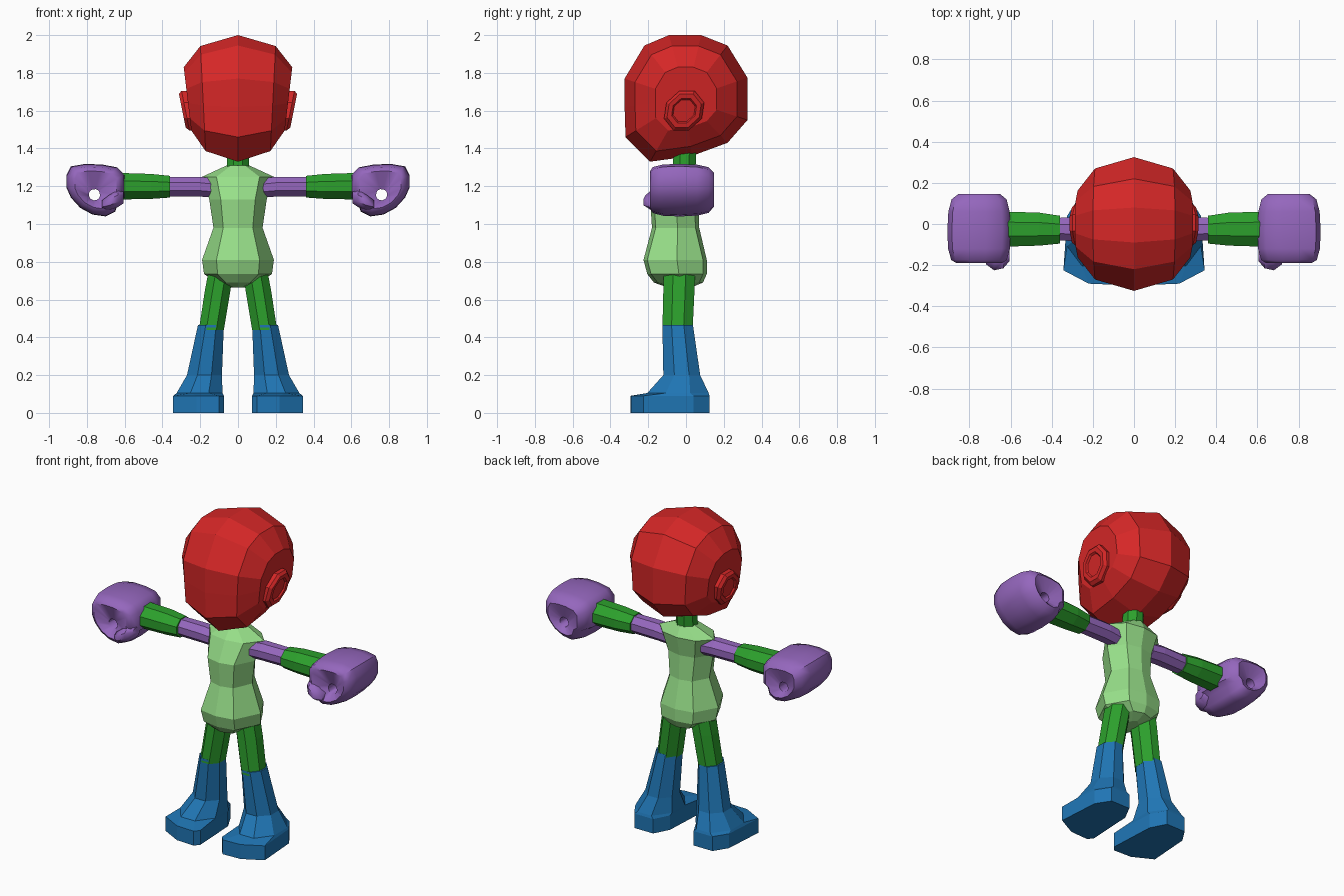
import bpy, bmesh, math
from mathutils import Vector

if "Cube" in bpy.data.objects:
    bpy.data.objects.remove(bpy.data.objects["Cube"])


def material(name, rgb):
    m = bpy.data.materials.new(name)
    m.diffuse_color = (*rgb, 1)
    m.use_nodes = True
    m.node_tree.nodes["Principled BSDF"].inputs["Base Color"].default_value = m.diffuse_color
    return m


RED = material("red", (0.67, 0.02, 0.02))
PURPLE = material("purple", (0.30, 0.135, 0.51))
GREEN = material("green", (0.025, 0.35, 0.025))
PALE = material("pale_green", (0.31, 0.74, 0.25))
BLUE = material("blue", (0.014, 0.18, 0.46))


def loft(name, rings, mat, start=True, end=True, cyclic=False, mirror=True, smooth=False):
    """Skin a list of equal-length rings, optionally capped, looped and mirrored."""
    bm = bmesh.new()
    vs = [[bm.verts.new(p) for p in r] for r in rings]
    n = len(vs[0])
    pairs = list(zip(vs, vs[1:])) + ([(vs[-1], vs[0])] if cyclic else [])
    for a, b in pairs:
        for i in range(n):
            j = (i + 1) % n
            bm.faces.new((a[i], a[j], b[j], b[i]))
    if not cyclic:
        if start:
            bm.faces.new(vs[0][::-1])
        if end:
            bm.faces.new(vs[-1])
    bmesh.ops.recalc_face_normals(bm, faces=bm.faces)
    me = bpy.data.meshes.new(name)
    bm.to_mesh(me)
    bm.free()
    me.materials.append(mat)
    if smooth:
        me.shade_smooth()
        me.set_sharp_from_angle(angle=math.radians(50))
    ob = bpy.data.objects.new(name, me)
    bpy.context.collection.objects.link(ob)
    if mirror:
        md = ob.modifiers.new("mirror", 'MIRROR')
        md.use_axis[0] = True
    return ob


def octagon(a0, a1, b0, b1, c=0.3):
    """Chamfered rectangle, eight 2D points, starting on the b0 side."""
    da, db = (a1 - a0) * c, (b1 - b0) * c
    return [(a0 + da, b0), (a1 - da, b0), (a1, b0 + db), (a1, b1 - db),
            (a1 - da, b1), (a0 + da, b1), (a0, b1 - db), (a0, b0 + db)]


def across(x, *box):
    return [(x, y, z) for y, z in octagon(*box)]


def level(z, *box):
    return [(x, y, z) for x, y in octagon(*box)]


# Head: faceted rings shrinking from the centre line out to the sides
profile = [(-0.09, 2.0), (0.08, 2.0), (0.22, 1.945), (0.325, 1.775), (0.325, 1.55),
           (0.22, 1.43), (0.03, 1.36), (-0.19, 1.33), (-0.32, 1.46),
           (-0.325, 1.62), (-0.325, 1.77), (-0.22, 1.945)]


def head_ring(x, s, lean):
    pts = [(y * s, 1.66 + (z - 1.66) * s) for y, z in profile]
    return [(x + lean * (z - 1.66), y, z) for y, z in pts]


loft("head", [head_ring(0, 1, 0), head_ring(0.185, 0.83, 0.05), head_ring(0.267, 0.5, 0.12)],
     RED, start=False)


# Ears: rounded oval pads leaning outward at the top, with a dished centre
def ear_ring(x, s):
    ring = []
    for y, z in octagon(-0.1, 0.1, -0.105, 0.105, 0.3):
        y, z = y * s, z * s
        ring.append((x + 0.2 * z, y - 0.01 + 0.15 * z, 1.6 + z))
    return ring


loft("ears", [ear_ring(0.24, 1), ear_ring(0.278, 1), ear_ring(0.295, 0.85),
              ear_ring(0.295, 0.62), ear_ring(0.285, 0.55)], RED)

# Neck
loft("neck", [level(1.27, -0.06, 0.06, -0.07, 0.05), level(1.42, -0.055, 0.055, -0.065, 0.055)],
     GREEN, mirror=False)


# Torso: eight-sided rings from collar to crotch
def torso_ring(z, w, f, b):
    m = (f + b) / 2 + 0.01
    half = [(0.6 * w, f + 0.02), (w, m), (0.6 * w, b - 0.02)]
    pts = [(0, f)] + half + [(0, b)] + [(-x, y) for x, y in half[::-1]]
    return [(x, y, z) for x, y in pts]


loft("torso", [torso_ring(*r) for r in (
    (1.31, 0.06, -0.08, 0.06), (1.25, 0.19, -0.13, 0.09), (1.13, 0.152, -0.19, 0.065),
    (0.98, 0.13, -0.18, 0.07), (0.81, 0.19, -0.225, 0.11), (0.735, 0.18, -0.205, 0.11),
    (0.69, 0.11, -0.17, 0.09), (0.665, 0.04, -0.1, 0.03))], PALE, mirror=False)

# Arms: narrow upper arm, then flared forearm sleeve
loft("upper_arms", [across(0.12, -0.08, 0.03, 1.14, 1.24), across(0.2, -0.085, 0.035, 1.145, 1.25),
                    across(0.37, -0.08, 0.03, 1.145, 1.25)], PURPLE)
loft("forearms", [across(0.36, -0.095, 0.04, 1.14, 1.255), across(0.46, -0.105, 0.055, 1.133, 1.265),
                  across(0.62, -0.11, 0.06, 1.13, 1.27)], GREEN)

# Fists: curled block with a finger tunnel running front to back
fist = [(0.6, 1.14), (0.635, 1.115), (0.65, 1.065), (0.7, 1.04), (0.77, 1.05), (0.835, 1.085),
        (0.885, 1.14), (0.907, 1.19), (0.907, 1.26), (0.885, 1.305), (0.81, 1.318),
        (0.72, 1.315), (0.64, 1.3), (0.6, 1.26)]
hole = Vector((0.76, 1.155))


def fist_ring(y, s):
    return [(0.75 + (x - 0.75) * s, y, 1.185 + (z - 1.185) * s) for x, z in fist]


def hole_ring(y):
    pts = [hole + (Vector(p) - hole).normalized() * 0.03 for p in fist]
    return [(p.x, y, p.y) for p in pts]


loft("fists", [hole_ring(-0.15), fist_ring(-0.19, 0.72), fist_ring(-0.175, 0.88),
               fist_ring(-0.12, 0.98), fist_ring(-0.03, 1), fist_ring(0.06, 0.97),
               fist_ring(0.12, 0.87), fist_ring(0.147, 0.65), hole_ring(0.12)],
     PURPLE, cyclic=True, smooth=True)

# Thumbs: small tapered stubs at the front of each fist
loft("thumbs", [across(0.605, -0.18, -0.11, 1.11, 1.17), across(0.635, -0.215, -0.1, 1.09, 1.18),
                across(0.68, -0.225, -0.1, 1.075, 1.155), across(0.72, -0.195, -0.12, 1.075, 1.125)],
     PURPLE, smooth=True)

# Thighs
loft("thighs", [level(0.78, 0.02, 0.15, -0.12, 0.05), level(0.65, 0.04, 0.175, -0.12, 0.045),
                level(0.44, 0.075, 0.207, -0.125, 0.035)], GREEN)

# Boots: flared shaft stepping onto a wide sole
sole = [(0.1, -0.295), (0.22, -0.29), (0.343, -0.225), (0.325, 0.04),
        (0.27, 0.125), (0.14, 0.125), (0.09, 0.03), (0.075, -0.265)]
loft("boots", [level(0.465, 0.075, 0.212, -0.125, 0.037), level(0.2, 0.085, 0.27, -0.12, 0.075),
               level(0.105, 0.082, 0.325, -0.205, 0.12),
               [(x, y, 0.09) for x, y in sole], [(x, y, 0) for x, y in sole]], BLUE)
